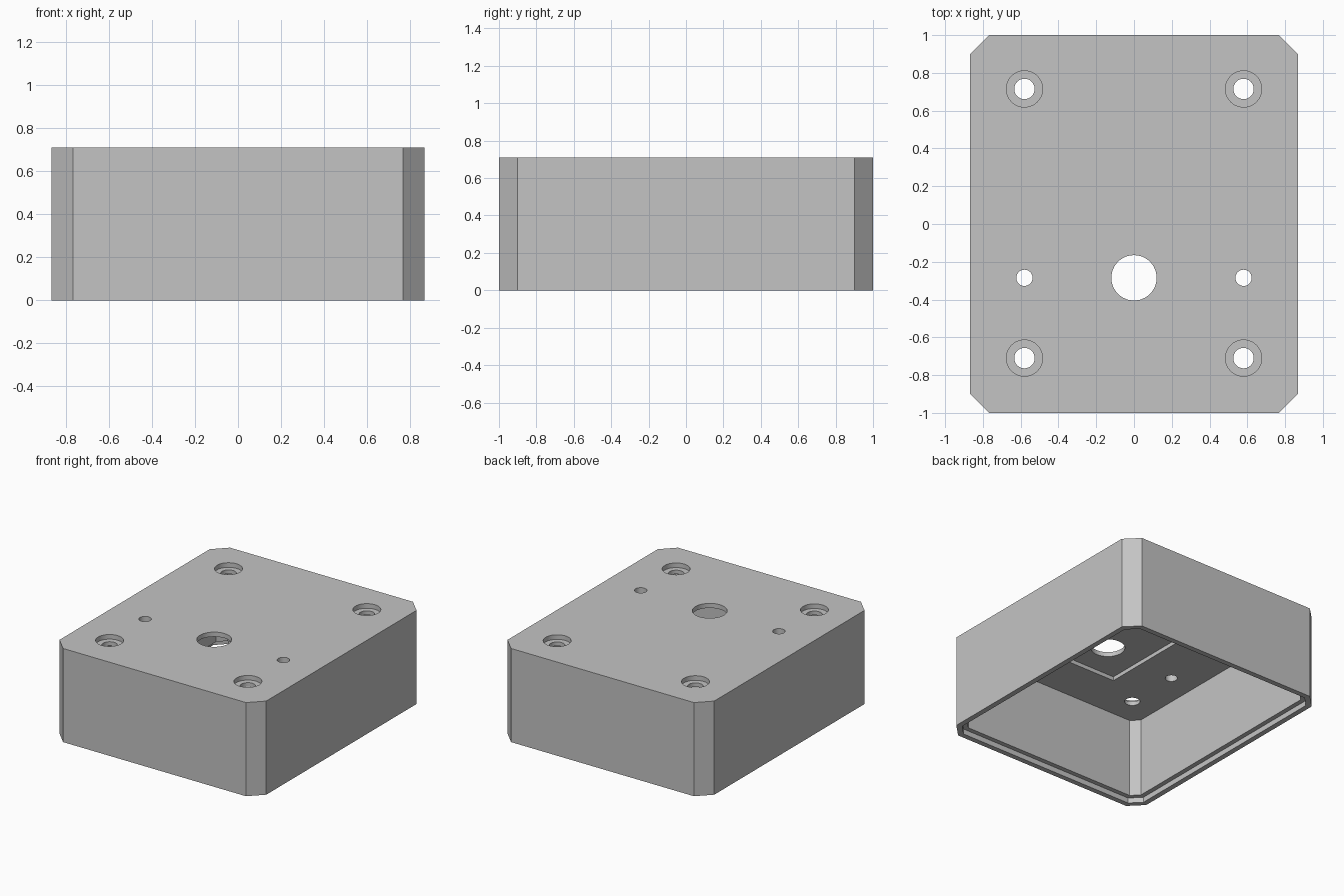
import bpy
import bmesh
from math import sqrt

if "Cube" in bpy.data.objects:
    bpy.data.objects.remove(bpy.data.objects["Cube"], do_unlink=True)

HALF_X, HALF_Y, HEIGHT, CHAMFER = 0.867, 1.0, 0.71, 0.1
WALL, LIP, LIP_DEPTH = 0.075, 0.04, 0.04
CEILING, RECESS_TOP = 0.645, 0.675
OVER = 0.05  # how far cutters reach past the surface

grey = bpy.data.materials.new("plain_grey")
grey.use_nodes = True
colour = (0.55, 0.55, 0.55, 1)
grey.diffuse_color = colour
grey.node_tree.nodes["Principled BSDF"].inputs["Base Color"].default_value = colour


def finish(name, bm):
    bmesh.ops.recalc_face_normals(bm, faces=bm.faces)
    mesh = bpy.data.meshes.new(name)
    bm.to_mesh(mesh)
    bm.free()
    mesh.materials.append(grey)
    obj = bpy.data.objects.new(name, mesh)
    bpy.context.collection.objects.link(obj)
    return obj


def chamfered_block(name, inset, z0, z1):
    """Upright block with cut corners, offset inwards evenly by inset."""
    x, y = HALF_X - inset, HALF_Y - inset
    c = CHAMFER - inset * (2 - sqrt(2))
    outline = [(x, y - c), (x - c, y), (c - x, y), (-x, y - c),
               (-x, c - y), (c - x, -y), (x - c, -y), (x, c - y)]
    bm = bmesh.new()
    face = bm.faces.new([bm.verts.new((px, py, z0)) for px, py in outline])
    top = bmesh.ops.extrude_face_region(bm, geom=[face])
    verts = [v for v in top["geom"] if isinstance(v, bmesh.types.BMVert)]
    bmesh.ops.translate(bm, verts=verts, vec=(0, 0, z1 - z0))
    return finish(name, bm)


def cylinder(name, x, y, radius, z0, z1):
    bm = bmesh.new()
    bmesh.ops.create_cone(bm, cap_ends=True, segments=48, radius1=radius,
                          radius2=radius, depth=z1 - z0)
    bmesh.ops.translate(bm, verts=bm.verts, vec=(x, y, (z0 + z1) / 2))
    return finish(name, bm)


def box(name, half_x, half_y, z0, z1):
    bm = bmesh.new()
    bmesh.ops.create_cube(bm, size=1)
    bmesh.ops.scale(bm, verts=bm.verts, vec=(2 * half_x, 2 * half_y, z1 - z0))
    bmesh.ops.translate(bm, verts=bm.verts, vec=(0, 0, (z0 + z1) / 2))
    return finish(name, bm)


def cut(target, cutter):
    cutter.hide_render = True
    mod = target.modifiers.new("cut", "BOOLEAN")
    mod.operation, mod.solver, mod.object = "DIFFERENCE", "EXACT", cutter
    bpy.context.view_layer.objects.active = target
    bpy.ops.object.modifier_apply(modifier=mod.name)
    bpy.data.objects.remove(cutter, do_unlink=True)


# Outer shell, open at the bottom, with a stepped lip
enclosure = chamfered_block("enclosure", 0, 0, HEIGHT)
cut(enclosure, chamfered_block("cavity_cutter", WALL, -OVER, CEILING))
cut(enclosure, chamfered_block("lip_cutter", LIP, -OVER, LIP_DEPTH))

# Shallow rectangular recess in the ceiling
cut(enclosure, box("recess_cutter", 0.29, 0.57, CEILING - OVER, RECESS_TOP))

# Main opening, side holes and counterbored screw holes
low, high = CEILING - OVER, HEIGHT + OVER
cut(enclosure, cylinder("opening_cutter", 0, -0.285, 0.12, low, high))
for x in (-0.58, 0.58):
    cut(enclosure, cylinder("side_hole_cutter", x, -0.285, 0.043, low, high))
    for y in (-0.71, 0.715):
        cut(enclosure, cylinder("screw_hole_cutter", x, y, 0.054, low, high))
        cut(enclosure, cylinder("counterbore_cutter", x, y, 0.096, HEIGHT - 0.035, high))

# Smooth hole walls, crisp edges elsewhere
bpy.ops.object.select_all(action="DESELECT")
enclosure.select_set(True)
bpy.context.view_layer.objects.active = enclosure
bpy.ops.object.shade_smooth_by_angle()
